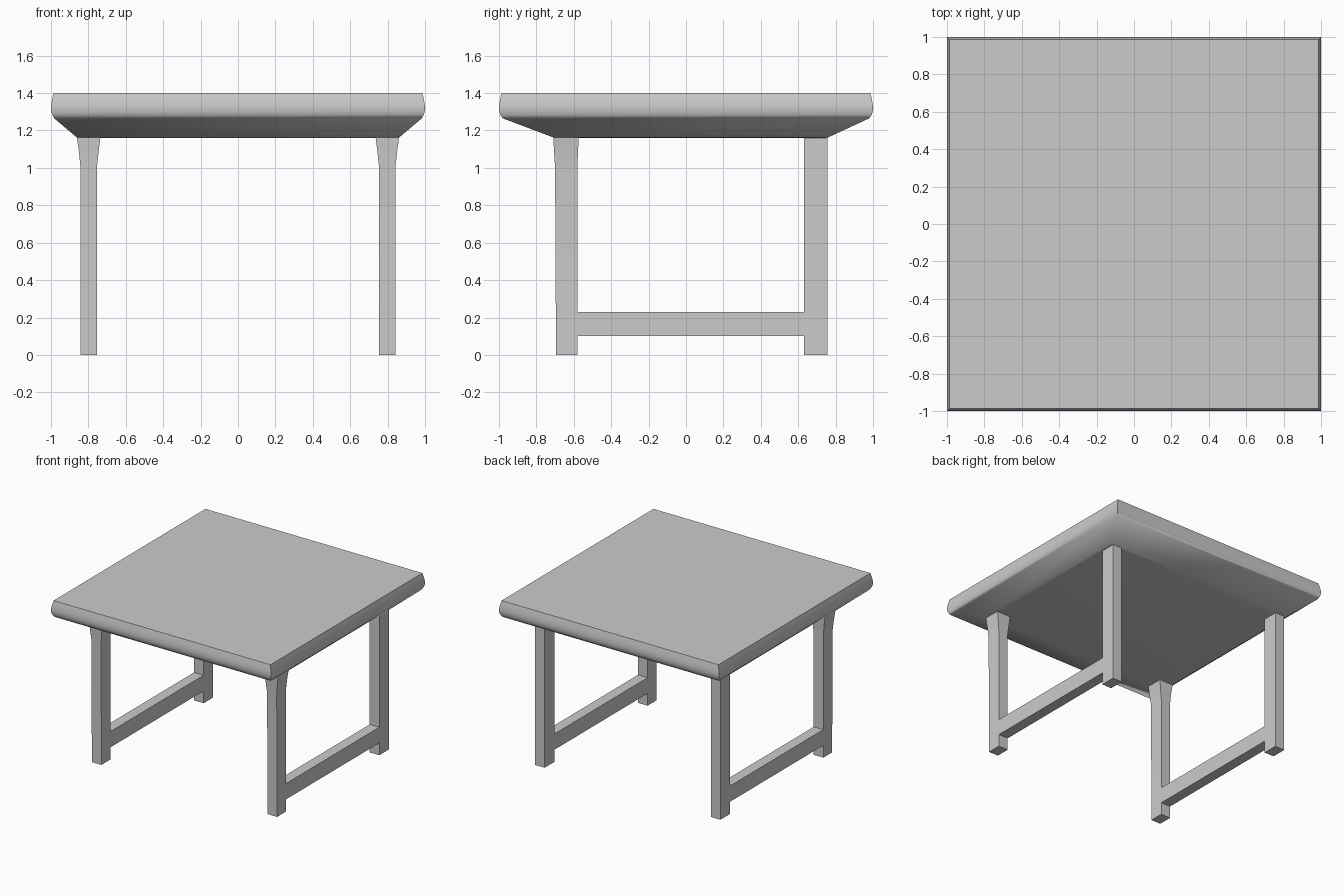
import bpy, bmesh, math

if "Cube" in bpy.data.objects:
    bpy.data.objects.remove(bpy.data.objects["Cube"])


def loft(name, rings, smooth_angle=None):
    """Stack rectangular rings (z, x0, x1, y0, y1) into a closed solid."""
    bm = bmesh.new()
    loops = []
    for z, x0, x1, y0, y1 in rings:
        loops.append([bm.verts.new(p) for p in
                      ((x0, y0, z), (x1, y0, z), (x1, y1, z), (x0, y1, z))])
    for a, b in zip(loops, loops[1:]):
        for i in range(4):
            j = (i + 1) % 4
            bm.faces.new((a[i], a[j], b[j], b[i]))
    bm.faces.new(loops[0][::-1])
    bm.faces.new(loops[-1])
    bmesh.ops.recalc_face_normals(bm, faces=bm.faces)
    mesh = bpy.data.meshes.new(name)
    bm.to_mesh(mesh)
    bm.free()
    obj = bpy.data.objects.new(name, mesh)
    bpy.context.collection.objects.link(obj)
    if smooth_angle:
        bpy.ops.object.select_all(action='DESELECT')
        obj.select_set(True)
        bpy.context.view_layer.objects.active = obj
        bpy.ops.object.shade_smooth_by_angle(angle=math.radians(smooth_angle))
    return obj


# Table top: flat underside, sloping flanks, rounded rim
flank = [(1.16, 0.84, -0.69, 0.74), (1.163, 0.862, -0.71, 0.76),
         (1.265, 0.983, -0.98, 0.98)]
rim = [(z, r, -r, r) for z, r in
       ((1.285, 0.993), (1.305, 0.999), (1.33, 1.0), (1.365, 0.994), (1.40, 0.986))]
loft("table_top", [(z, -x, x, y0, y1) for z, x, y0, y1 in flank + rim], 50)

for side, s in (("left", -1), ("right", 1)):
    def span(inner, outer):
        return sorted((s * inner, s * outer))

    # Front leg, flaring out under the top
    loft(f"front_leg_{side}", [
        (0.0, *span(0.755, 0.842), -0.695, -0.58),
        (1.0, *span(0.755, 0.842), -0.70, -0.58),
        (1.08, *span(0.746, 0.85), -0.705, -0.578),
        (1.17, *span(0.735, 0.862), -0.71, -0.573)], 30)

    # Straight back leg
    loft(f"back_leg_{side}", [
        (0.0, *span(0.755, 0.842), 0.632, 0.756),
        (1.17, *span(0.755, 0.842), 0.632, 0.756)])

    # Low stretcher joining the legs
    loft(f"stretcher_{side}", [
        (0.10, *span(0.755, 0.842), -0.58, 0.632),
        (0.23, *span(0.755, 0.842), -0.58, 0.632)])
